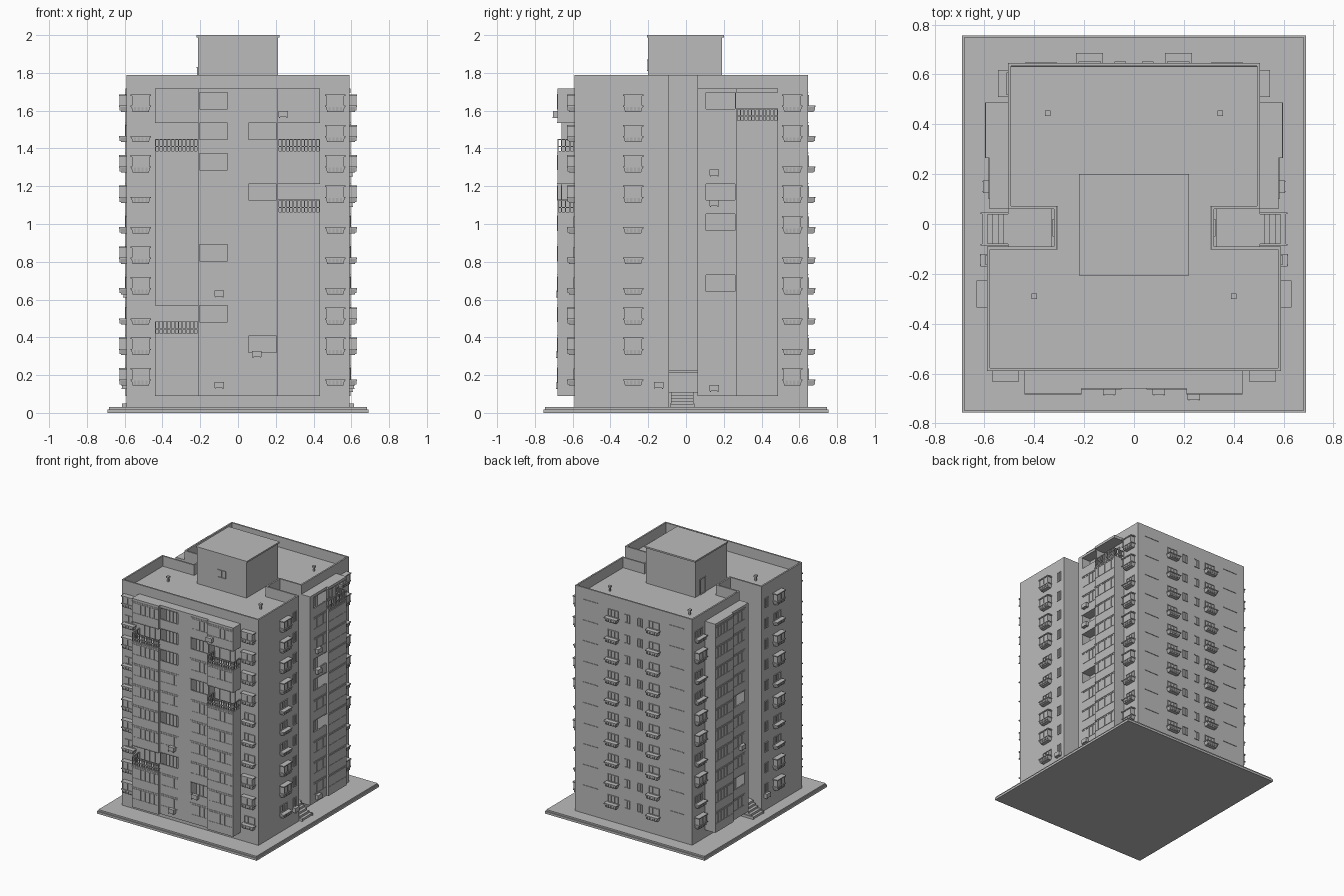
import bpy, bmesh
from mathutils import Vector

if "Cube" in bpy.data.objects:
    bpy.data.objects.remove(bpy.data.objects["Cube"])

grey = bpy.data.materials.new("concrete_grey")
grey.use_nodes = True
grey.diffuse_color = (0.5, 0.5, 0.5, 1)
grey.node_tree.nodes["Principled BSDF"].inputs["Base Color"].default_value = grey.diffuse_color

FLOORS, BASE, PITCH = 10, 0.09, 0.161
ROOF, TOP = 1.71, 1.79


def floor_z(k):
    return BASE + k * PITCH


class Facade:
    """Wall plane: u runs along x or y, d is the distance outward from it."""
    def __init__(self, axis, sign, offset):
        self.axis, self.sign, self.offset = axis, sign, offset

    def point(self, u, d, z):
        out = self.sign * (self.offset + d)
        return Vector((out, u, z)) if self.axis == "x" else Vector((u, out, z))


class Part:
    """One mesh object gathered from boxes."""
    def __init__(self, name):
        self.name, self.bm = name, bmesh.new()

    def box(self, a, b):
        lo = [min(p, q) for p, q in zip(a, b)]
        hi = [max(p, q) for p, q in zip(a, b)]
        made = bmesh.ops.create_cube(self.bm, size=1)["verts"]
        for v in made:
            v.co = [h if c > 0 else l for c, l, h in zip(v.co, lo, hi)]
        return made

    def on(self, wall, u0, u1, d0, d1, z0, z1):
        return self.box(wall.point(u0, d0, z0), wall.point(u1, d1, z1))

    def done(self):
        mesh = bpy.data.meshes.new(self.name)
        bmesh.ops.recalc_face_normals(self.bm, faces=self.bm.faces)
        self.bm.to_mesh(mesh)
        self.bm.free()
        mesh.materials.append(grey)
        obj = bpy.data.objects.new(self.name, mesh)
        bpy.context.collection.objects.link(obj)


def window(part, wall, u, z0, z1, width, panes=2):
    """Slim frame with mullions standing proud of the wall."""
    h, t = width / 2, 0.004
    for z in (z0, z1 - t):
        part.on(wall, u - h, u + h, -0.002, 0.006, z, z + t)
    for i in range(panes + 1):
        m = u - h + (width - t) * i / panes
        part.on(wall, m, m + t, -0.002, 0.005, z0, z1)


def tray(part, wall, u, z):
    """Low window balcony, narrower below, with a pierced front."""
    made = part.on(wall, u - 0.05, u + 0.05, -0.002, 0.034, z, z + 0.026)
    for v in made:
        if v.co.z < z + 0.01:
            v.co = v.co.lerp(wall.point(u, 0, z), 0.15)
    part.on(wall, u - 0.054, u + 0.054, 0, 0.04, z + 0.026, z + 0.033)
    for i in range(5):
        s = u - 0.04 + i * 0.02
        part.on(wall, s - 0.004, s + 0.004, 0.03, 0.037, z + 0.006, z + 0.026)


def window_bay(part, wall, u, k, full):
    z = floor_z(k) + 0.055
    tray(part, wall, u, z)
    if full:
        part.on(wall, u - 0.046, u + 0.046, -0.002, 0.034, z + 0.03, z + 0.084)
        part.on(wall, u - 0.054, u + 0.054, -0.002, 0.041, z + 0.084, z + 0.092)
        for s in (-0.046, -0.002, 0.042):
            part.on(wall, u + s, u + s + 0.004, 0.033, 0.038, z + 0.03, z + 0.084)
    else:
        window(part, wall, u, z + 0.033, z + 0.09, 0.09, 3)


def cell(part, wall, u0, u1, depth, k, state):
    """One storey of a balcony stack: closed, open loggia or railed balcony."""
    z, top, t = floor_z(k), floor_z(k + 1), 0.01
    part.on(wall, u0, u1, 0, depth + 0.003, top - 0.004, top)
    if state == "closed":
        part.on(wall, u0, u1, -0.002, depth, z, top - 0.004)
        n = max(3, round((u1 - u0) / 0.04))
        for i in range(1, n):
            m = u0 + (u1 - u0) * i / n
            part.on(wall, m - 0.002, m + 0.002, depth - 0.002, depth + 0.003, z + 0.07, top - 0.015)
        for s in (z + 0.068, top - 0.015):
            part.on(wall, u0 + t, u1 - t, depth - 0.002, depth + 0.003, s, s + 0.003)
        return
    part.on(wall, u0, u1, -0.002, depth, z, z + 0.008)
    window(part, wall, (u0 + u1) / 2, z + 0.02, top - 0.03, (u1 - u0) * 0.6, 3)
    if state == "loggia":
        part.on(wall, u0, u1, depth - t, depth, z, z + 0.07)
        for s in (u0, u1 - t / 2):
            part.on(wall, s, s + t / 2, 0, depth, z, top)
    else:
        for r in (z + 0.03, z + 0.068):
            part.on(wall, u0, u1, depth - 0.006, depth, r, r + 0.005)
            for s in (u0, u1 - 0.006):
                part.on(wall, s, s + 0.006, 0, depth, r, r + 0.005)
        for i in range(12):
            s = u0 + (u1 - u0 - 0.007) * i / 11
            part.on(wall, s, s + 0.007, depth - 0.006, depth, z, z + 0.07)
        for i in range(4):
            for s in (u0, u1 - 0.006):
                part.on(wall, s, s + 0.006, i * 0.022, i * 0.022 + 0.006, z, z + 0.07)


def stack(name, wall, u0, u1, depth, loggias=(), railed=()):
    part = Part(name)
    for k in range(FLOORS):
        state = "loggia" if k in loggias else "railed" if k in railed else "closed"
        cell(part, wall, u0, u1, depth, k, state)
    part.on(wall, u0, u1, -0.002, depth, floor_z(FLOORS), floor_z(FLOORS) + 0.018)
    part.done()


def cooler(part, wall, u, d, z):
    part.on(wall, u - 0.025, u + 0.025, d, d + 0.025, z - 0.014, z + 0.018)
    for s in (-0.022, 0.018):
        part.on(wall, u + s, u + s + 0.004, d - 0.002, d + 0.028, z - 0.019, z - 0.014)


# Ground slab
slab = Part("ground_slab")
slab.box((-0.69, -0.755, 0), (0.69, 0.755, 0.018))
slab.box((-0.682, -0.747, 0.018), (0.682, 0.747, 0.03))
slab.done()

# Main tower with a sunken roof behind the parapet
half = [(0.59, -0.59), (0.59, -0.09), (0.32, -0.09), (0.32, 0.06), (0.505, 0.06), (0.505, 0.645)]
outline = half + [(-x, y) for x, y in reversed(half)]
tower = Part("tower_walls")
bm = tower.bm
face = bm.faces.new([bm.verts.new((x, y, 0.03)) for x, y in outline])
ext = bmesh.ops.extrude_face_region(bm, geom=[face], use_keep_orig=True)["geom"]
for v in ext:
    if isinstance(v, bmesh.types.BMVert):
        v.co.z = TOP
roof = next(f for f in ext if isinstance(f, bmesh.types.BMFace))
bm.normal_update()
for thickness in (0.012, 0.0005):
    bmesh.ops.inset_region(bm, faces=[roof], thickness=thickness, use_even_offset=True)
for v in roof.verts:
    v.co.z = ROOF
tower.done()

# Rooftop machine room
room = Part("roof_machine_room")
room.box((-0.213, -0.2, ROOF), (0.213, 0.19, 1.99))
room.box((-0.22, -0.206, 1.988), (0.22, 0.2, 2.0))
window(room, Facade("y", -1, 0.2), 0.0, 1.81, 1.87, 0.07)
window(room, Facade("x", -1, 0.213), 0.1, ROOF, 1.83, 0.07, 1)
room.done()

vents = Part("roof_vents")
for x, y in ((0.345, 0.445), (0.4, -0.29)):
    for s in (-1, 1):
        vents.box((s * x - 0.006, y - 0.006, ROOF), (s * x + 0.006, y + 0.006, ROOF + 0.03))
        vents.box((s * x - 0.011, y - 0.011, ROOF + 0.03), (s * x + 0.011, y + 0.011, ROOF + 0.042))
vents.done()

# Front balcony stacks
front, back = Facade("y", -1, 0.59), Facade("y", 1, 0.645)
stack("front_outer_stack_right", front, -0.44, -0.21, 0.09, railed=(2, 8))
stack("front_inner_stack_right", front, -0.21, -0.05, 0.07, loggias=(2, 4, 7, 8, 9))
stack("front_inner_stack_left", front, 0.05, 0.21, 0.07, loggias=(1, 6, 8))
stack("front_outer_stack_left", front, 0.21, 0.435, 0.09, railed=(6, 8))
pier = Part("front_pier")
pier.on(front, -0.05, 0.05, -0.002, 0.07, BASE, floor_z(FLOORS) + 0.018)
pier.done()

# Front window bays and coolers
bays = Part("front_window_bays")
for u, full in ((-0.515, (0, 1, 3, 4, 7, 9)), (0.515, (1, 2, 6, 7, 8, 9))):
    for k in range(FLOORS):
        window_bay(bays, front, u, k, k in full)
bays.done()
coolers = Part("coolers")
for u, d, z in ((-0.1, 0.07, 0.145), (-0.1, 0.07, 0.63), (0.1, 0.07, 0.31), (0.24, 0.09, 1.58)):
    cooler(coolers, front, u, d, z)

# Back wall: window bays, paired small windows and joint strips
rear = Part("back_windows")
for k in range(FLOORS):
    z = floor_z(k)
    for s in (-1, 1):
        window_bay(rear, back, s * 0.178, k, False)
        window(rear, back, s * 0.055, z + 0.075, z + 0.14, 0.045)
        rear.on(back, s * 0.31, s * 0.435, -0.002, 0.004, z + PITCH - 0.004, z + PITCH)
rear.done()

# Side walls: stacks, bays, entrance recess and steps
sides = (
    ("left", 1, (3, 5, 6, 9), (9,), (1, 2, 6, 7, 8, 9), (0, 3, 5, 6, 8, 9)),
    ("right", -1, (1, 5), (), (0, 1, 4, 6, 7, 9), (0, 2, 4, 5, 8)),
)
for name, s, loggias, railed, full_front, full_back in sides:
    wide, narrow, neck = Facade("x", s, 0.59), Facade("x", s, 0.505), Facade("x", s, 0.32)
    stack(name + "_inner_stack", narrow, 0.1, 0.265, 0.075, loggias)
    stack(name + "_outer_stack", narrow, 0.265, 0.488, 0.09, (), railed)
    edge = Part(name + "_pier")
    edge.on(narrow, 0.06, 0.1, -0.002, 0.075, BASE, floor_z(FLOORS) + 0.018)
    edge.done()
    bays = Part(name + "_window_bays")
    for k in range(FLOORS):
        z = floor_z(k)
        window_bay(bays, wide, -0.28, k, k in full_front)
        window_bay(bays, narrow, 0.563, k, k in full_back)
        window(bays, wide, -0.145, z + 0.07, z + 0.145, 0.04)
        if k:
            window(bays, neck, -0.015, z + 0.03, z + 0.1, 0.07)
    bays.done()
    cooler(coolers, wide, -0.145, 0, 0.145)
    for z in ((0.13, 1.11, 1.27) if s > 0 else (0.63,)):
        cooler(coolers, narrow, 0.15, 0.075, z)
    porch = Part(name + "_entrance")
    porch.on(neck, -0.09, 0.06, 0, 0.185, 0.03, 0.11)
    for i in range(5):
        porch.on(neck, -0.08, 0.04, 0.18, 0.205 + 0.021 * i, 0.03, 0.11 - 0.016 * i)
    for u in (-0.086, 0.04):
        porch.on(neck, u, u + 0.006, 0.18, 0.295, 0.03, 0.05)
    porch.on(neck, -0.09, 0.06, 0, 0.012, 0.215, 0.225)
    window(porch, neck, -0.015, 0.11, 0.205, 0.09)
    porch.done()
coolers.done()
